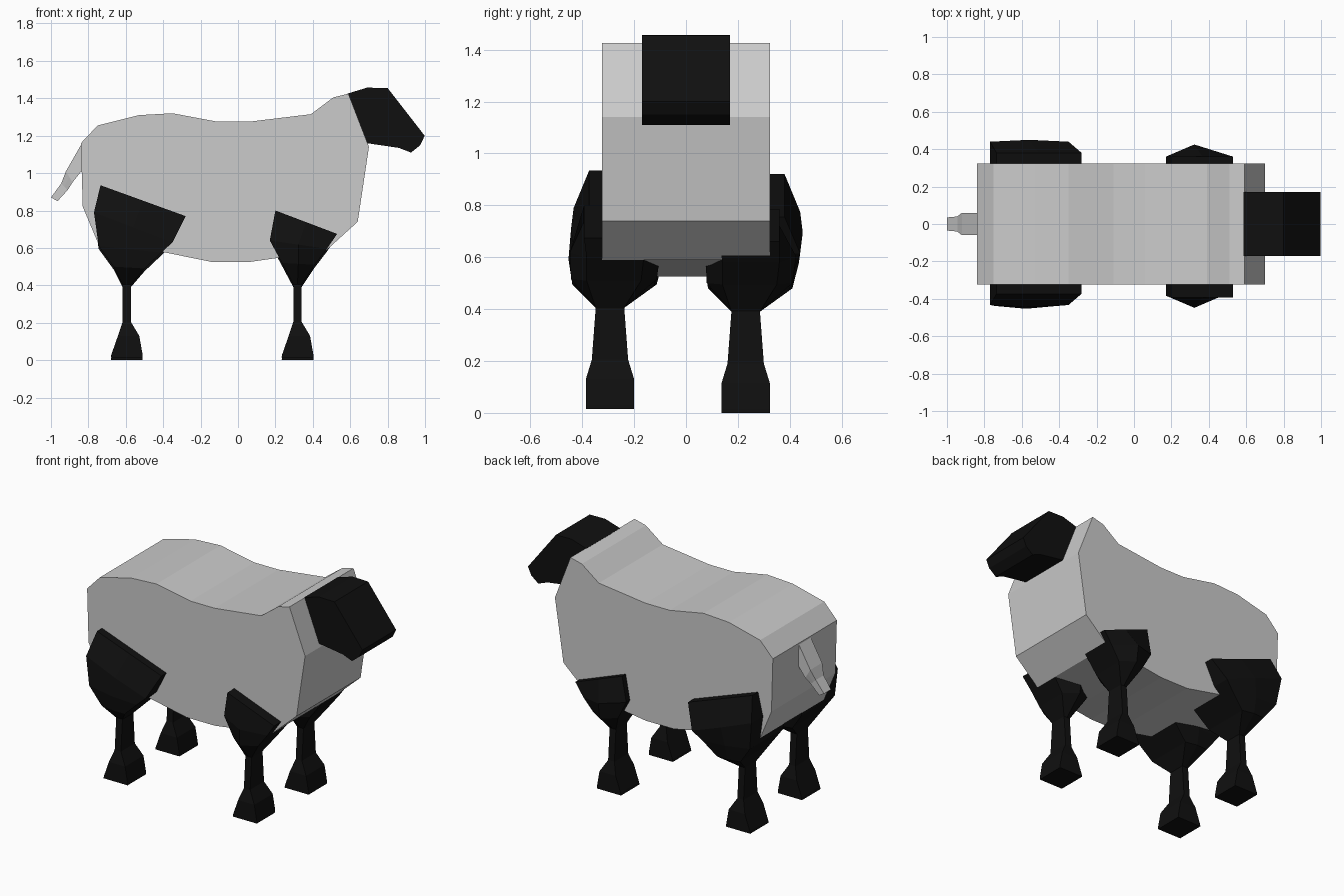
import bpy, bmesh

if "Cube" in bpy.data.objects:
    bpy.data.objects.remove(bpy.data.objects["Cube"])

black = bpy.data.materials.new("black")
black.diffuse_color = (0.005, 0.005, 0.005, 1)
black.use_nodes = True
black.node_tree.nodes["Principled BSDF"].inputs["Base Color"].default_value = black.diffuse_color


def finish(bm, name, mat=None):
    bmesh.ops.recalc_face_normals(bm, faces=bm.faces)
    mesh = bpy.data.meshes.new(name)
    bm.to_mesh(mesh)
    bm.free()
    obj = bpy.data.objects.new(name, mesh)
    bpy.context.collection.objects.link(obj)
    if mat:
        mesh.materials.append(mat)
    return obj


def slab(name, profile, half_width, mat=None):
    """Extrude an x-z profile symmetrically along y."""
    bm = bmesh.new()
    face = bm.faces.new([bm.verts.new((x, -half_width, z)) for x, z in profile])
    ext = bmesh.ops.extrude_face_region(bm, geom=[face])["geom"]
    verts = [v for v in ext if isinstance(v, bmesh.types.BMVert)]
    bmesh.ops.translate(bm, vec=(0, 2 * half_width, 0), verts=verts)
    return finish(bm, name, mat)


def loft(name, sections, mat=None, offset=(0, 0, 0)):
    """Skin hexagonal rings: rear x,z, front x,z, y min, y max, side bulge."""
    bm = bmesh.new()
    ox, oy, oz = offset
    rings = []
    for xa, za, xb, zb, y0, y1, b in sections:
        xm, zm = (xa + xb) / 2, (za + zb) / 2
        pts = [(xa, y0, za), (xm, y0 - b, zm), (xb, y0, zb),
               (xb, y1, zb), (xm, y1 + b, zm), (xa, y1, za)]
        rings.append([bm.verts.new((x + ox, y + oy, z + oz)) for x, y, z in pts])
    for r, s in zip(rings, rings[1:]):
        for i in range(6):
            j = (i + 1) % 6
            bm.faces.new((r[i], r[j], s[j], s[i]))
    bm.faces.new(rings[0])
    bm.faces.new(rings[-1])
    return finish(bm, name, mat)


# Woolly body
slab("body", [(-.84, 1.16), (-.75, 1.255), (-.53, 1.31), (-.35, 1.32),
              (-.11, 1.275), (.06, 1.275), (.39, 1.315), (.51, 1.405),
              (.59, 1.425), (.70, 1.14), (.64, .74), (.475, .59), (.2, .545),
              (.06, .525), (-.14, .525), (-.41, .58), (-.75, .63), (-.83, .82)], .323)

# Head
slab("head", [(.585, 1.425), (.69, 1.457), (.80, 1.455), (.998, 1.2),
              (.975, 1.15), (.925, 1.11), (.86, 1.135), (.69, 1.16)], .17, black)

# Tail
loft("tail", [(-.84, 1.15, -.83, 1.02, -.06, .06, 0),
              (-.92, 1.01, -.885, .95, -.06, .06, 0),
              (-.945, .945, -.91, .91, -.04, .04, 0),
              (-1, .87, -.965, .85, -.035, .035, 0)])


# Legs: upper rings differ, shank and foot are shared
def lower_leg(cx):
    return [(cx - .022, .405, cx + .022, .405, -.055, .055, 0),
            (cx - .022, .205, cx + .022, .205, -.07, .07, 0),
            (cx - .047, .13, cx + .067, .13, -.093, .093, 0),
            (cx - .082, .03, cx + .085, .03, -.093, .093, 0),
            (cx - .085, .015, cx + .085, .015, -.093, .093, 0)]


thigh = [(-.735, .935, -.28, .77, -.08, .15, 0),
         (-.77, .79, -.35, .63, -.14, .21, .01),
         (-.745, .61, -.41, .575, -.145, .19, .015),
         (-.665, .5, -.5, .49, -.135, .17, .01)]
shoulder = [(.20, .80, .53, .675, -.10, .13, 0),
            (.17, .64, .475, .595, -.09, .13, .065),
            (.235, .52, .41, .51, -.09, .12, .06)]

for side, y, dz in (("right", -.293, 0), ("left", .23, -.015)):
    loft("hind_leg_" + side, thigh + lower_leg(-.595), black, (0, y, dz))
    loft("front_leg_" + side, shoulder + lower_leg(.318), black, (0, y, dz))
